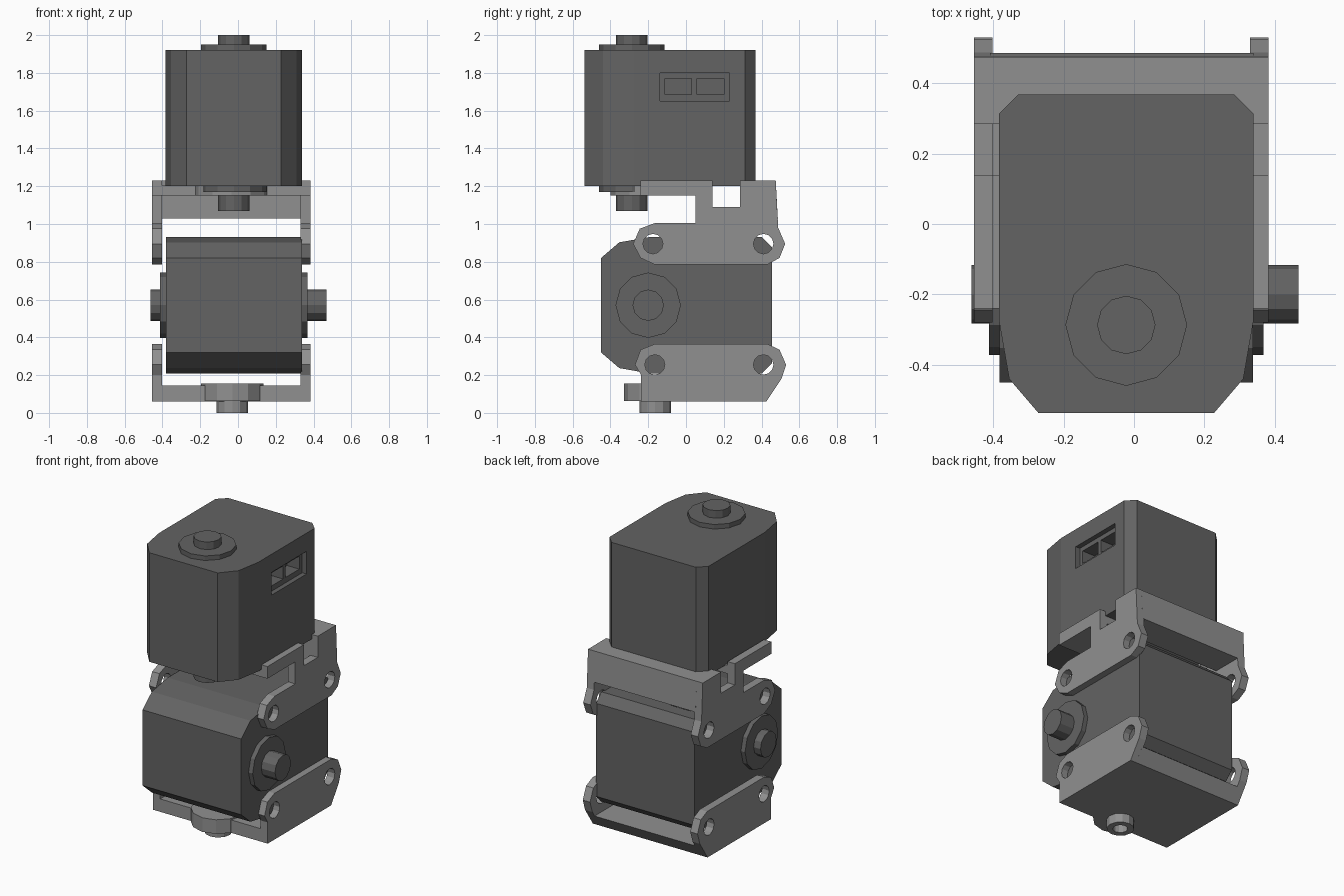
import bpy, bmesh, math
from mathutils import Matrix, Vector

if "Cube" in bpy.data.objects:
    bpy.data.objects.remove(bpy.data.objects["Cube"])


def material(name, value):
    m = bpy.data.materials.new(name)
    m.use_nodes = True
    col = (value, value, value, 1)
    m.diffuse_color = col
    m.node_tree.nodes["Principled BSDF"].inputs["Base Color"].default_value = col
    return m


DARK = material("dark grey plastic", 0.125)
LIGHT = material("light grey plastic", 0.28)
AXIS_X = -0.022


def prism(name, outline, lo, hi, mat, axis="z"):
    """Extrude a 2D outline: (x, y) along z, or (y, z) along x."""
    bm = bmesh.new()
    put = (lambda a, b: (a, b, lo)) if axis == "z" else (lambda a, b: (lo, a, b))
    face = bm.faces.new([bm.verts.new(put(a, b)) for a, b in outline])
    ext = bmesh.ops.extrude_face_region(bm, geom=[face])
    step = Vector((0, 0, hi - lo)) if axis == "z" else Vector((hi - lo, 0, 0))
    bmesh.ops.translate(bm, vec=step, verts=[v for v in ext["geom"] if isinstance(v, bmesh.types.BMVert)])
    bmesh.ops.recalc_face_normals(bm, faces=bm.faces)
    me = bpy.data.meshes.new(name)
    bm.to_mesh(me)
    bm.free()
    me.materials.append(mat)
    ob = bpy.data.objects.new(name, me)
    bpy.context.collection.objects.link(ob)
    return ob


def ring(a, b, r, n=12):
    return [(a + r * math.cos(math.tau * i / n), b + r * math.sin(math.tau * i / n)) for i in range(n)]


def rect(a0, a1, b0, b1):
    return [(a0, b0), (a1, b0), (a1, b1), (a0, b1)]


def cut(ob, cutter):
    mod = ob.modifiers.new("cut", "BOOLEAN")
    mod.operation, mod.solver, mod.object = "DIFFERENCE", "EXACT", cutter
    bpy.context.view_layer.objects.active = ob
    bpy.ops.object.modifier_apply(modifier=mod.name)
    bpy.data.objects.remove(cutter)


# Motor: chamfered case, flanges, shafts and a socket on one side
def motor(prefix, matrix):
    half = [(0.25, -0.25), (0.333, -0.153), (0.362, 0.013), (0.362, 0.6), (0.307, 0.655)]
    outline = half + [(-x, y) for x, y in reversed(half)]
    case = prism(prefix + "_motor_case", outline, -0.36, 0.36, DARK)
    cut(case, prism("cutter", rect(0.33, 0.5, 0.15, 0.517), 0.09, 0.24, DARK))
    for y0, y1 in ((0.177, 0.317), (0.345, 0.487)):
        cut(case, prism("cutter", rect(0.24, 0.5, y0, y1), 0.125, 0.21, DARK))
    parts = [case]
    for end, sign, tip in (("long", -1, 0.49), ("short", 1, 0.44)):
        parts.append(prism(f"{prefix}_{end}_flange", ring(0, 0, 0.173), sign * 0.35, sign * 0.39, DARK))
        parts.append(prism(f"{prefix}_{end}_shaft", ring(0, 0, 0.083), sign * 0.35, sign * tip, DARK))
    for p in parts:
        p.data.transform(matrix)


motor("upper", Matrix.Translation((AXIS_X, -0.287, 1.56)))
motor("lower", Matrix.Translation((AXIS_X, -0.2, 0.57)) @ Matrix.Rotation(-math.pi / 2, 4, "Y"))


# Bracket side arms with two bolt holes each
def arms(prefix, outline, holes):
    for side, x0, x1 in (("right", -0.455, -0.402), ("left", 0.33, 0.383)):
        arm = prism(f"{prefix}_{side}_arm", outline, x0, x1, LIGHT, "x")
        for y, z in holes:
            cut(arm, prism("cutter", ring(y, z, 0.053), x0 - 0.1, x1 + 0.1, LIGHT, "x"))


# Upper bracket
arms("upper_bracket",
     [(-0.24, 1.23), (-0.24, 1.15), (0.05, 1.15), (0.05, 1.005), (-0.165, 1.005), (-0.245, 0.975),
      (-0.28, 0.895), (-0.24, 0.82), (-0.165, 0.785), (0.43, 0.785), (0.495, 0.82), (0.525, 0.895),
      (0.488, 0.98), (0.475, 1.23), (0.285, 1.23), (0.285, 1.09), (0.14, 1.09), (0.14, 1.23)],
     [(-0.175, 0.895), (0.41, 0.895)])
prism("upper_bracket_back_wall", [(0.285, 1.03), (0.486, 1.03), (0.475, 1.23), (0.285, 1.23)],
      -0.41, 0.34, LIGHT, "x")
prism("upper_bracket_plate", rect(-0.41, 0.34, -0.24, 0.14), 1.15, 1.205, LIGHT)
prism("upper_bracket_horn", ring(-0.035, -0.2, 0.2), 1.152, 1.203, LIGHT)

# Lower bracket
arms("lower_bracket",
     [(-0.237, 0.06), (0.425, 0.06), (0.505, 0.18), (0.53, 0.255), (0.495, 0.335), (0.43, 0.365),
      (-0.165, 0.365), (-0.24, 0.335), (-0.27, 0.255), (-0.237, 0.2)],
     [(-0.165, 0.255), (0.41, 0.255)])
prism("lower_bracket_plate", [(-0.237, 0.06), (0.425, 0.06), (0.482, 0.145), (-0.237, 0.145)],
      -0.41, 0.34, LIGHT, "x")
prism("lower_bracket_horn", ring(-0.03, -0.163, 0.165), 0.062, 0.155, LIGHT)
boss = prism("lower_bracket_boss", ring(-0.03, -0.163, 0.083), 0, 0.1, LIGHT)
cut(boss, prism("cutter", ring(-0.03, -0.163, 0.045), -0.1, 0.055, LIGHT))
